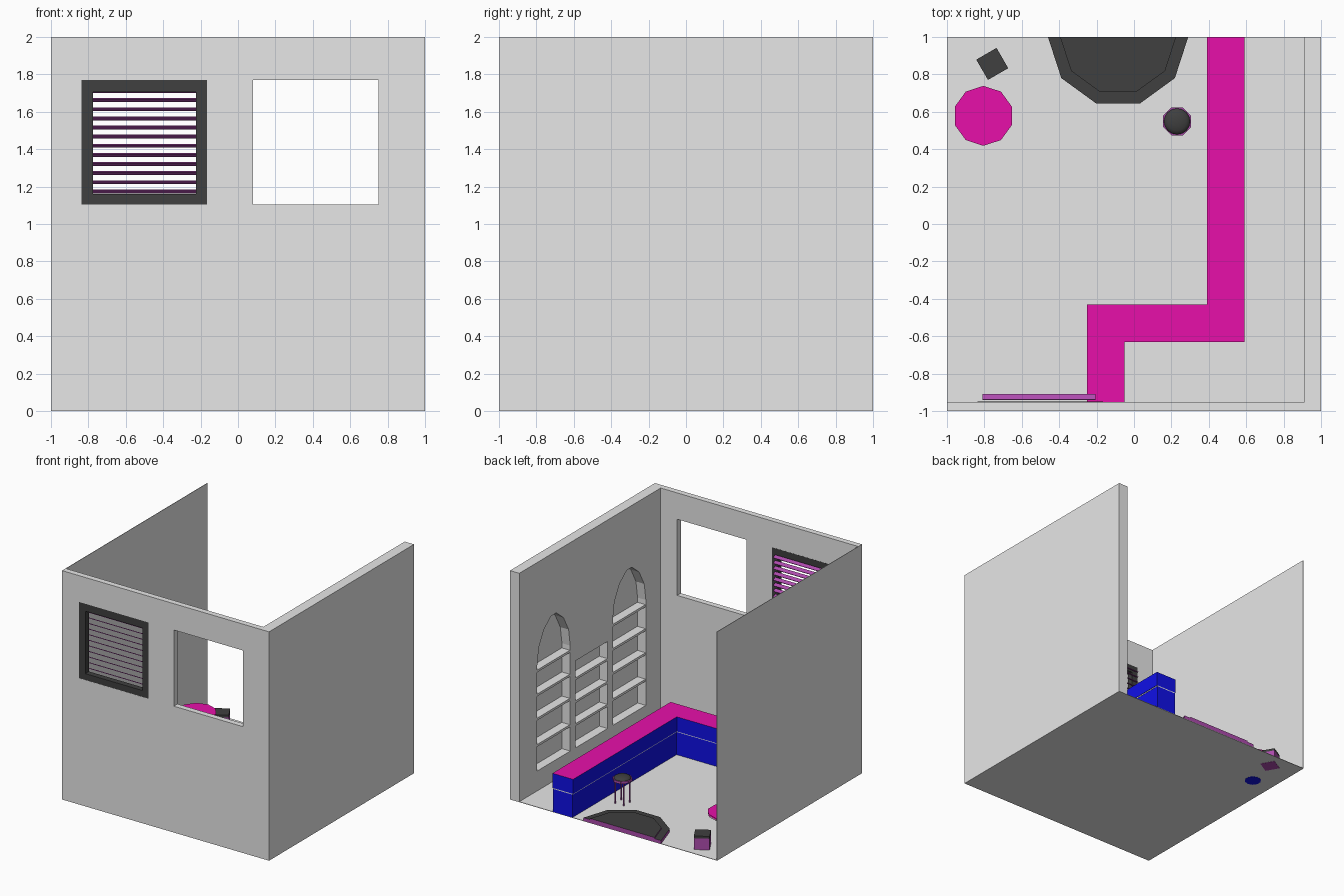
import bpy, bmesh, math
from mathutils import Matrix, Vector

cube = bpy.data.objects.get("Cube")
if cube:
    bpy.data.objects.remove(cube)


def material(name, color):
    m = bpy.data.materials.new(name)
    m.use_nodes = True
    m.diffuse_color = (*color, 1)
    m.node_tree.nodes["Principled BSDF"].inputs["Base Color"].default_value = (*color, 1)
    return m


GREY = material("plaster grey", (0.8, 0.8, 0.8))
PINK = material("magenta", (0.8, 0.005, 0.4))
BLUE = material("deep blue", (0.005, 0.005, 0.8))
DARK = material("charcoal", (0.05, 0.05, 0.05))
PURPLE = material("purple", (0.42, 0.07, 0.42))
WHITE = material("white trim", (1, 1, 1))


def finish(name, bm, mat, top=None):
    """Make an object; upward faces may take a second material."""
    bmesh.ops.recalc_face_normals(bm, faces=bm.faces)
    me = bpy.data.meshes.new(name)
    me.materials.append(mat)
    if top:
        me.materials.append(top)
        for f in bm.faces:
            f.material_index = int(f.normal.z > 0.3)
    bm.to_mesh(me)
    bm.free()
    ob = bpy.data.objects.new(name, me)
    bpy.context.collection.objects.link(ob)
    return ob


def add_box(bm, lo, hi, rot=None):
    lo, hi = Vector(lo), Vector(hi)
    mat = Matrix.Translation((lo + hi) / 2) @ (rot or Matrix()) @ Matrix.Diagonal((*(hi - lo), 1))
    bmesh.ops.create_cube(bm, size=1, matrix=mat)


def box(name, lo, hi, mat, top=None, rot=None):
    bm = bmesh.new()
    add_box(bm, lo, hi, rot)
    return finish(name, bm, mat, top)


def prism(name, points, offset, mat, top=None):
    """Extrude a flat outline along an offset."""
    bm = bmesh.new()
    face = bm.faces.new([bm.verts.new(p) for p in points])
    new = bmesh.ops.extrude_face_region(bm, geom=[face])["geom"]
    bmesh.ops.translate(bm, vec=offset, verts=[v for v in new if isinstance(v, bmesh.types.BMVert)])
    if not any(len(f.verts) == len(points) and f is face for f in bm.faces):
        bm.faces.new([v for v in bm.verts][:len(points)])
    return finish(name, bm, mat, top)


def drum(name, x, y, z0, z1, r0, r1, sides, mat, top=None, turn=0.0):
    bm = bmesh.new()
    bmesh.ops.create_cone(bm, cap_ends=True, segments=sides, radius1=r0, radius2=r1, depth=z1 - z0,
                          matrix=Matrix.Translation((x, y, (z0 + z1) / 2)) @ Matrix.Rotation(turn, 4, 'Z'))
    return finish(name, bm, mat, top)


def cut(ob, cutter):
    mod = ob.modifiers.new("cut", 'BOOLEAN')
    mod.operation, mod.solver, mod.object = 'DIFFERENCE', 'EXACT', cutter
    cutter.hide_render = True
    bpy.context.view_layer.objects.active = ob
    bpy.ops.object.modifier_apply(modifier=mod.name)
    bpy.data.objects.remove(cutter)


# Room shell
box("floor", (-1, -1, 0.002), (1, 1, 0.006), GREY)
box("left_wall", (-1, -0.95, 0.002), (-0.996, 1, 2), GREY)
front = box("front_wall", (-1, -1, 0.002), (1, -0.95, 2), GREY)
for x0, x1 in ((-0.835, -0.165), (0.08, 0.75)):
    cut(front, box("window_cutter", (x0, -1.1, 1.105), (x1, -0.8, 1.77), GREY))

# Thick wall with three shelved niches
right = box("right_wall", (0.91, -0.95, 0.002), (1, 1, 2), GREY)
half = [(0.228, 1.1), (0.205, 1.25), (0.135, 1.38), (0.035, 1.46)]
arch = [(0.228, 0.18)] + half
arch += [(-y, z) for y, z in reversed(arch)]
flat = [(0.222, 0.18), (0.222, 0.94), (-0.222, 0.94), (-0.222, 0.18)]
niches = ((0.525, arch, (0.41, 0.64, 0.85, 1.06)),
          (0.004, flat, (0.39, 0.59, 0.79)),
          (-0.518, arch, (0.41, 0.64, 0.85, 1.06)))
bm = bmesh.new()
for yc, outline, levels in niches:
    cut(right, prism("niche_cutter", [(0.8, yc + y, z) for y, z in outline], (0.19, 0, 0), GREY))
    for z in levels:
        add_box(bm, (0.912, yc - 0.226, z - 0.02), (0.99, yc + 0.226, z))
finish("niche_shelves", bm, GREY)

# Window frame and tilted blind slats
bm = bmesh.new()
for lo, hi in (((-0.835, 1.105), (-0.775, 1.77)), ((-0.225, 1.105), (-0.165, 1.77)),
               ((-0.775, 1.105), (-0.225, 1.16)), ((-0.775, 1.705), (-0.225, 1.77))):
    add_box(bm, (lo[0], -0.999, lo[1]), (hi[0], -0.949, hi[1]))
finish("blind_frame", bm, DARK)
bm = bmesh.new()
for i in range(12):
    z = 1.174 + i * 0.0488
    add_box(bm, (-0.81, -0.94, z - 0.003), (-0.205, -0.908, z + 0.003), Matrix.Rotation(-0.5, 4, 'X'))
finish("blind_slats", bm, PURPLE)


# Stepped counter: base, trim line and upper block
def counter(name, z0, z1, d, mat, top=None):
    path = [(0.59 - d, 1), (0.59 - d, -0.63 + d), (-0.05 - d, -0.63 + d), (-0.05 - d, -0.95),
            (-0.25 + d, -0.95), (-0.25 + d, -0.43 - d), (0.39 + d, -0.43 - d), (0.39 + d, 1)]
    prism(name, [(x, y, z0) for x, y in path], (0, 0, z1 - z0), mat, top)


counter("counter_base", 0.006, 0.205, 0.006, BLUE)
counter("counter_trim", 0.205, 0.213, 0.004, WHITE)
counter("counter_top", 0.213, 0.34, 0, BLUE, PINK)


# Half-decagon stage with a raised inner tier
def tier(name, r, z0, z1):
    pts = [(-0.085 + r * math.cos(a), 1 - r * math.sin(a), z0)
           for a in (math.pi * i / 5 for i in range(6))]
    prism(name, pts, (0, 0, z1 - z0), PURPLE, DARK)


tier("stage_base", 0.375, 0.003, 0.033)
tier("stage_tier", 0.31, 0.033, 0.043)

# Round table
drum("table_foot", -0.805, 0.578, 0, 0.02, 0.068, 0.068, 10, BLUE)
drum("table_column", -0.805, 0.578, 0.02, 0.195, 0.03, 0.03, 10, BLUE)
drum("table_rim", -0.805, 0.578, 0.195, 0.207, 0.156, 0.156, 10, WHITE)
drum("table_top", -0.805, 0.578, 0.207, 0.22, 0.16, 0.16, 10, PINK)

# Turned cube seat
spin = Matrix.Rotation(math.radians(30), 4, 'Z')
box("cube_seat", (-0.82, 0.793, 0), (-0.695, 0.918, 0.105), PURPLE, rot=spin)
box("cube_seat_cushion", (-0.82, 0.793, 0.105), (-0.695, 0.918, 0.125), DARK, rot=spin)

# Bar stool
sx, sy = 0.23, 0.548
for i in range(4):
    a = math.pi * (0.25 + i / 2)
    drum("stool_leg", sx + 0.058 * math.cos(a), sy + 0.058 * math.sin(a),
         0.006, 0.21, 0.006, 0.006, 6, PURPLE)
drum("stool_rim", sx, sy, 0.205, 0.225, 0.08, 0.08, 8, PURPLE, turn=math.pi / 8)
bm = bmesh.new()
bmesh.ops.create_uvsphere(bm, u_segments=16, v_segments=8, radius=0.07,
                          matrix=Matrix.Translation((sx, sy, 0.225)) @ Matrix.Diagonal((1, 1, 0.35, 1)))
cushion = finish("stool_cushion", bm, DARK)
for p in cushion.data.polygons:
    p.use_smooth = True
